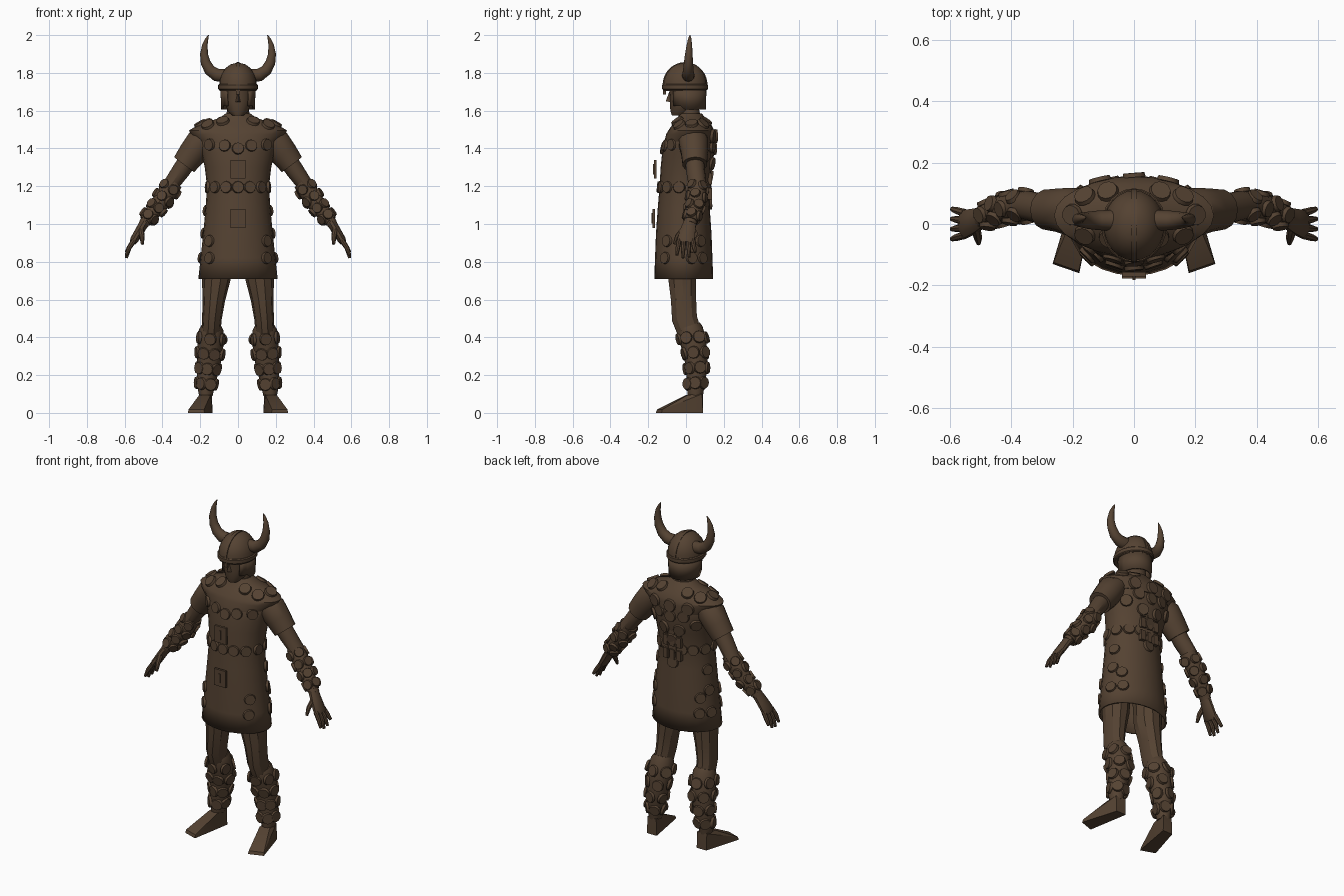
import bpy, bmesh, math
from mathutils import Vector, Matrix
from mathutils.bvhtree import BVHTree

cube = bpy.data.objects.get("Cube")
if cube:
    bpy.data.objects.remove(cube, do_unlink=True)

mat = bpy.data.materials.new("dark leather brown")
mat.use_nodes = True
COL = (0.09, 0.055, 0.032, 1)
mat.diffuse_color = COL
mat.node_tree.nodes["Principled BSDF"].inputs["Base Color"].default_value = COL
made = []


def finish(name, bm, mirror=False, thick=0):
    """Turn a bmesh into an object and return a tree for placing studs on it."""
    bmesh.ops.recalc_face_normals(bm, faces=bm.faces[:])
    tree = BVHTree.FromBMesh(bm)
    me = bpy.data.meshes.new(name)
    bm.to_mesh(me)
    bm.free()
    me.materials.append(mat)
    ob = bpy.data.objects.new(name, me)
    bpy.context.collection.objects.link(ob)
    if thick:
        mod = ob.modifiers.new("Thickness", 'SOLIDIFY')
        mod.thickness = thick
        mod.offset = -1
    if mirror:
        ob.modifiers.new("Mirror", 'MIRROR').use_mirror_merge = False
    made.append(ob)
    return tree


def loft(name, rings, n=16, mirror=False, flat=False, thick=0):
    """Skin ellipses given as (x, y, z, radius across, radius along y)."""
    bm = bmesh.new()
    pts = [Vector(r[:3]) for r in rings]
    loops = []
    for i, (p, r) in enumerate(zip(pts, rings)):
        t = Vector((0, 0, 1)) if flat else (pts[min(i + 1, len(pts) - 1)] - pts[max(i - 1, 0)]).normalized()
        u = Vector((0, 1, 0)).cross(t).normalized()
        v = t.cross(u)
        loops.append([bm.verts.new(p + u * r[3] * math.cos(a) + v * r[4] * math.sin(a))
                      for a in (math.tau * k / n for k in range(n))])
    for a, b in zip(loops, loops[1:]):
        for k in range(n):
            bm.faces.new((a[k], a[(k + 1) % n], b[(k + 1) % n], b[k]))
    if not thick:
        bm.faces.new(loops[0])
    bm.faces.new(loops[-1])
    return finish(name, bm, mirror, thick)


def hull(name, points, mirror=False):
    bm = bmesh.new()
    for p in points:
        bm.verts.new(p)
    bmesh.ops.convex_hull(bm, input=bm.verts[:])
    return finish(name, bm, mirror)


def studs(name, tree, rays, radius=0.033, mirror=False):
    """Lay round metal discs where rays (origin, direction) meet a surface."""
    bm = bmesh.new()
    for origin, way in rays:
        hit, normal, _, _ = tree.ray_cast(Vector(origin), Vector(way).normalized())
        if hit is None:
            continue
        if normal.dot(Vector(way)) > 0:
            normal = -normal
        m = Matrix.Translation(hit + normal * 0.004) @ normal.to_track_quat('Z', 'Y').to_matrix().to_4x4()
        bmesh.ops.create_cone(bm, cap_ends=True, segments=12, radius1=radius,
                              radius2=radius * 0.9, depth=0.014, matrix=m)
    finish(name, bm, mirror)


def limb_rays(a, b, rows, count):
    """Rays pointing at a limb axis, in staggered rows."""
    a, b = Vector(a), Vector(b)
    t = (b - a).normalized()
    u = Vector((0, 1, 0)).cross(t).normalized()
    v = t.cross(u)
    out = []
    for i in range(rows):
        p = a.lerp(b, i / (rows - 1))
        for k in range(count):
            ang = math.tau * (k + 0.5 * (i % 2)) / count
            d = u * math.cos(ang) + v * math.sin(ang)
            out.append((p + d * 0.3, -d))
    return out


def plate(name, x, y, z, w, h, d=0.014):
    bm = bmesh.new()
    bmesh.ops.create_cube(bm, size=1, matrix=Matrix.Translation((x, y, z)) @ Matrix.Diagonal((w, d, h, 1)))
    finish(name, bm)


# Tunic and shoulder mantle
tunic = loft("tunic", [(0, -.012, .71, .21, .156), (0, -.012, .82, .198, .152), (0, -.012, .95, .184, .147),
                       (0, -.012, 1.08, .172, .138), (0, -.01, 1.2, .164, .13), (0, .002, 1.3, .176, .136),
                       (0, .012, 1.38, .195, .138), (0, .02, 1.45, .215, .13), (0, .03, 1.52, .18, .1)],
             24, flat=True, thick=.01)
mantle = loft("mantle", [(0, .02, 1.43, .205, .136), (0, .025, 1.475, .25, .13), (0, .028, 1.495, .26, .122),
                         (0, .031, 1.53, .2, .1), (0, .03, 1.56, .1, .075), (0, .025, 1.585, .065, .058)],
              24, flat=True)

# Discs around belt, skirt, chest, back and mantle
studs("belt_discs", tunic, [((math.sin(a), -math.cos(a), 1.195), (-math.sin(a), math.cos(a), 0))
                            for a in (math.tau * k / 14 for k in range(14))])
studs("skirt_discs", tunic, [((.15, s, z), (0, -s, 0)) for s in (-1, 1) for z in (.82, .91)]
      + [((1, .03, z), (-1, 0, 0)) for z in (.82, .95, 1.07)], mirror=True)
studs("chest_discs", tunic, [((x, -1, z), (0, 1, 0)) for x, z in
                             ((0, 1.4), (-.07, 1.415), (.07, 1.415), (-.15, 1.42), (.15, 1.42))])
studs("back_discs", tunic, [((x, 1, z), (0, -1, 0)) for x, z in
                            ((0, 1.4), (-.08, 1.41), (.08, 1.41), (-.05, 1.32), (.05, 1.32),
                             (0, 1.25), (0, 1.11), (-.14, 1.36), (.14, 1.36))], .036)
studs("mantle_discs", mantle, [((x, y, 2), (0, 0, -1)) for x, y in
                               ((.08, -.045), (.16, -.035), (.2, .03), (.16, .09), (.085, .105))],
      .036, mirror=True)
studs("mantle_back_discs", mantle, [((x, 1, 1.465), (0, -1, 0)) for x in (-.11, 0, .11)], .038)

# Front buckles and back straps
for label, z, y in (("upper", 1.29, -.163), ("lower", 1.03, -.17)):
    plate(label + "_buckle", 0, y, z, .078, .1)
    plate(label + "_buckle_bar", 0, y - .008, z, .01, .055, .008)
for x in (-.045, 0, .045):
    for z in (1.16, 1.24, 1.31):
        plate("back_strap", x, .126, z, .03, .06, .024)

# Arms: sleeve, arm, bracer and hand
loft("sleeves", [(.15, .035, 1.475, .05, .07), (.2, .04, 1.43, .078, .08), (.24, .045, 1.375, .075, .072),
                 (.285, .047, 1.315, .066, .066)], 14, True)
loft("arms", [(.25, .045, 1.36, .05, .05), (.3, .05, 1.285, .048, .05), (.35, .06, 1.215, .042, .048),
              (.4, .055, 1.14, .042, .046), (.5, .02, 1.0, .027, .034)], 12, True)
bracer = loft("bracers", [(.335, .06, 1.22, .044, .048), (.375, .058, 1.165, .05, .05),
                          (.42, .05, 1.1, .046, .047), (.49, .025, 1.015, .034, .038)], 12, True)
studs("bracer_discs", bracer, limb_rays((.36, .06, 1.185), (.47, .03, 1.04), 4, 5), .028, True)
loft("palms", [(.49, .023, 1.015, .026, .033), (.52, .01, .965, .024, .042),
               (.55, .0, .915, .022, .048), (.558, -.002, .9, .016, .044)], 10, True)
for i, tip in enumerate((.835, .82, .825, .85)):
    y = -.036 + .024 * i
    loft("finger", [(.55, y, .915, .014, .013), (.576, y * 1.2, .875, .013, .012),
                    (.592, y * 1.35, tip, .008, .008)], 8, True)
loft("thumbs", [(.515, -.01, .975, .016, .016), (.508, -.045, .935, .014, .014),
                (.506, -.062, .893, .008, .008)], 8, True)

# Legs, shin guards and feet
loft("thighs", [(.11, -.02, .86, .08, .08), (.115, -.02, .71, .076, .077), (.128, -.013, .6, .06, .07),
                (.138, -.008, .5, .052, .07), (.143, .02, .42, .05, .065)], 10, True)
shin = loft("shin_guards", [(.17, .05, .09, .036, .04), (.17, .05, .14, .046, .047),
                            (.16, .056, .22, .057, .055), (.15, .052, .3, .066, .062),
                            (.145, .038, .38, .07, .07), (.142, .022, .44, .064, .068),
                            (.142, .015, .46, .054, .06)], 12, True)
studs("shin_discs", shin, limb_rays((.17, .05, .155), (.146, .035, .395), 4, 6), .034, True)
hull("feet", [(.135, .09, 0), (.2, .09, 0), (.265, -.13, 0), (.178, -.16, 0),
              (.262, -.125, .018), (.18, -.153, .018),
              (.138, .09, .1), (.2, .085, .1), (.205, .01, .095), (.145, .0, .095)], True)

# Neck, head and nose
loft("neck", [(0, .025, 1.54, .07, .06), (0, .02, 1.6, .058, .052), (0, .01, 1.66, .058, .055)], 14, flat=True)
loft("head", [(0, -.04, 1.575, .03, .035), (0, -.025, 1.6, .055, .058), (0, -.01, 1.65, .072, .075),
              (0, -.005, 1.74, .078, .085)], 16, flat=True)
hull("nose", [(-.014, -.08, 1.645), (.014, -.08, 1.645), (0, -.107, 1.65), (0, -.085, 1.71),
              (-.008, -.07, 1.71), (.008, -.07, 1.71)])

# Helmet dome, brow band, neck guard and crest
loft("helmet_dome", [(0, -.005, 1.705, .099, .114), (0, -.005, 1.76, .098, .114), (0, -.004, 1.795, .086, .1),
                     (0, -.003, 1.825, .066, .078), (0, -.002, 1.845, .04, .048), (0, 0, 1.852, .012, .016)],
     24, flat=True)
loft("brow_band", [(0, -.005, 1.71, .1, .117), (0, -.005, 1.715, .106, .121),
                   (0, -.005, 1.735, .106, .121), (0, -.005, 1.74, .1, .117)], 24, flat=True)
bm = bmesh.new()
previous = None
for k in range(21):
    a = math.radians(-50 + 280 * k / 20)
    x, y = .094 * math.cos(a), .008 + .1 * math.sin(a)
    low = 1.605 if y > -.02 else 1.625
    pair = [bm.verts.new((x * .95, y * .98, low)), bm.verts.new((x, y, 1.72))]
    if previous:
        bm.faces.new((previous[0], pair[0], pair[1], previous[1]))
    previous = pair
finish("neck_guard", bm, thick=.01)
bm = bmesh.new()
previous = None
for k in range(19):
    a = math.pi * k / 18
    loop = [bm.verts.new((x, -.005 - r * math.cos(a) * 1.0, 1.735 + h * math.sin(a)))
            for x, r, h in ((-.009, .105, .108), (-.009, .119, .122), (.009, .119, .122), (.009, .105, .108))]
    if previous:
        for j in range(4):
            bm.faces.new((previous[j], previous[(j + 1) % 4], loop[(j + 1) % 4], loop[j]))
    previous = loop
finish("helmet_crest", bm)
hull("nose_guard", [(x, y, z) for x in (-.01, .01) for y in (-.122, -.105) for z in (1.685, 1.73)])

# Horns
loft("horns", [(.07, .012, 1.785, .036, .034), (.115, .012, 1.79, .034, .032), (.15, .012, 1.815, .03, .028),
               (.172, .013, 1.855, .026, .024), (.18, .015, 1.9, .021, .02), (.175, .018, 1.95, .014, .014),
               (.165, .02, 1.98, .008, .009), (.156, .021, 2.0, .002, .002)], 12, True)

# Shading
bpy.ops.object.select_all(action='DESELECT')
for ob in made:
    ob.select_set(True)
bpy.context.view_layer.objects.active = made[0]
bpy.ops.object.shade_smooth_by_angle(angle=math.radians(32))
